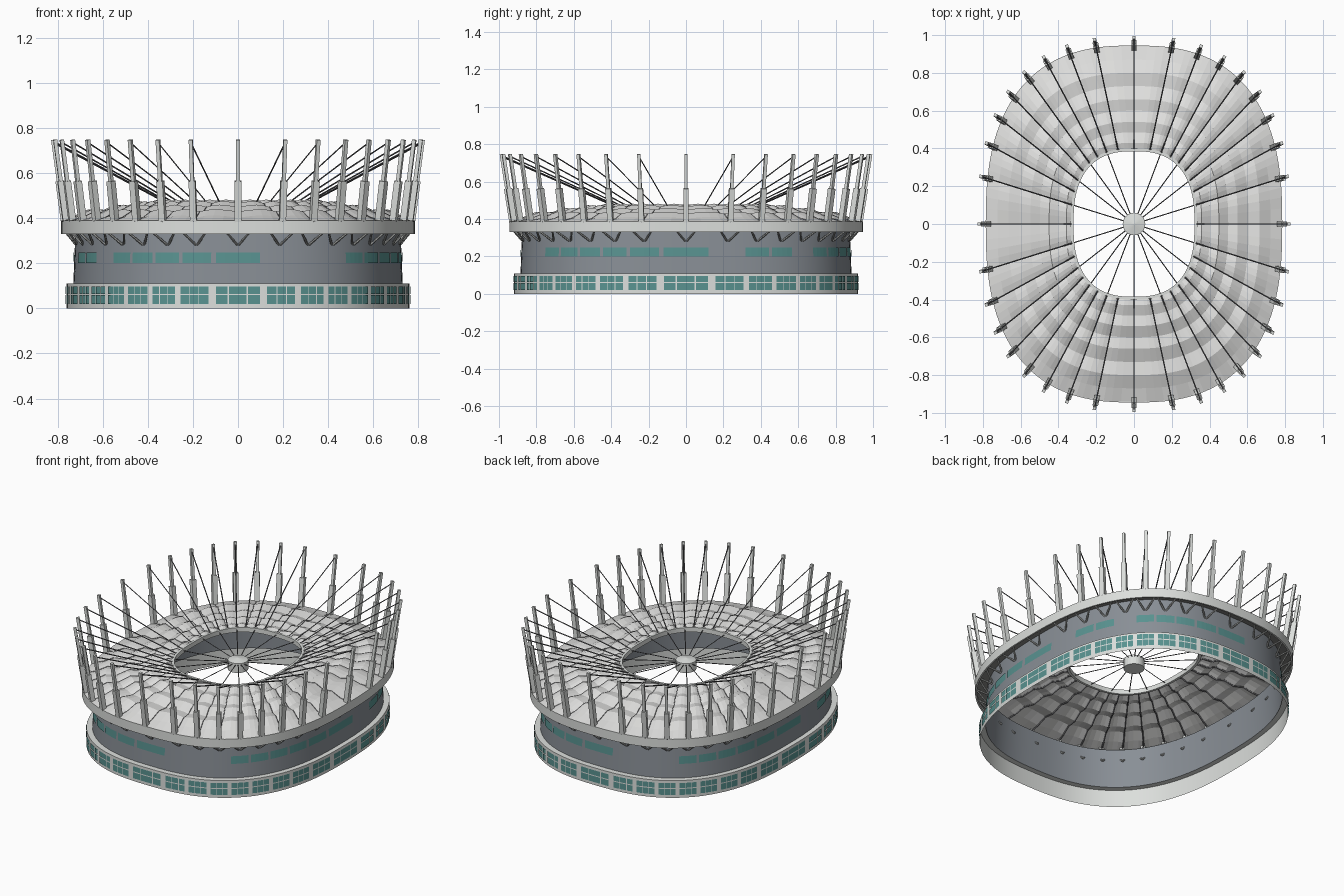
import bpy, bmesh
from math import sin, cos, pi, radians, copysign
from mathutils import Matrix, Vector

cube = bpy.data.objects.get("Cube")
if cube:
    bpy.data.objects.remove(cube)

BAYS = 36
STEP = 360 / BAYS


def material(name, r, g, b):
    m = bpy.data.materials.new(name)
    m.use_nodes = True
    m.diffuse_color = (r, g, b, 1)
    m.node_tree.nodes["Principled BSDF"].inputs["Base Color"].default_value = (r, g, b, 1)
    return m


LIGHT = material("light concrete", 0.72, 0.74, 0.72)
ROOF = material("roof panel", 0.73, 0.73, 0.72)
WALL = material("blue grey wall", 0.25, 0.275, 0.305)
STEEL = material("grey steel", 0.38, 0.39, 0.38)
SOFFIT = material("shaded soffit", 0.24, 0.24, 0.23)
GLASS = material("teal glass", 0.10, 0.29, 0.28)
CABLE = material("dark cable", 0.15, 0.15, 0.16)


def oval(a, b, deg, z):
    """Point on the squarish oval plan; 0 degrees is the front, going to +x."""
    def power(v):
        return copysign(abs(v) ** 0.78, v) if abs(v) > 1e-9 else 0
    t = radians(deg)
    return Vector((a * power(sin(t)), -b * power(cos(t)), z))


def finish(name, bm, mat, smooth=False):
    mesh = bpy.data.meshes.new(name)
    bm.to_mesh(mesh)
    bm.free()
    mesh.materials.append(mat)
    obj = bpy.data.objects.new(name, mesh)
    bpy.context.collection.objects.link(obj)
    if smooth:
        bpy.ops.object.select_all(action='DESELECT')
        obj.select_set(True)
        bpy.context.view_layer.objects.active = obj
        bpy.ops.object.shade_smooth_by_angle(angle=radians(30))


def skin(bm, rows, closed):
    """Quads between neighbouring rows of points."""
    grid = [[bm.verts.new(p) for p in row] for row in rows]
    n = len(grid[0])
    for lo, hi in zip(grid, grid[1:]):
        for i in range(n if closed else n - 1):
            j = (i + 1) % n
            bm.faces.new((lo[i], lo[j], hi[j], hi[i]))


def band(name, rings, mat, segs=144):
    """Oval shell through rings given as (half width, half depth, height)."""
    bm = bmesh.new()
    skin(bm, [[oval(a, b, 360 * i / segs, z) for i in range(segs)] for a, b, z in rings], True)
    finish(name, bm, mat, True)


def rod(bm, p, q, r1, r2, sides=6):
    """Tapered round bar from p to q."""
    d = q - p
    m = d.to_track_quat('Z', 'Y').to_matrix().to_4x4()
    m.translation = (p + q) / 2
    bmesh.ops.create_cone(bm, cap_ends=True, segments=sides, radius1=r1, radius2=r2,
                          depth=d.length, matrix=m)


def post(bm, p, q, side, width):
    """Square bar from p to q with one pair of faces turned along side."""
    d = q - p
    z = d.normalized()
    y = z.cross(side).normalized()
    m = Matrix((y.cross(z), y, z)).transposed().to_4x4()
    m.translation = (p + q) / 2
    bmesh.ops.create_cube(bm, size=1, matrix=m @ Matrix.Diagonal((width, width, d.length, 1)))


def pane(bm, lower, upper, t0, t1):
    """Thin curved plate following the wall between two angles."""
    cuts = [t0 + (t1 - t0) * i / 4 for i in range(5)]
    skin(bm, [[oval(a + 0.004, b + 0.004, t, z) for t in cuts]
              for a, b, z in (lower, upper)], False)


# Walls, ledge and roof edge
band("base_wall", [(0.76, 0.92, 0), (0.76, 0.92, 0.11), (0.728, 0.885, 0.11)], LIGHT)
band("upper_wall", [(0.73, 0.885, 0.11), (0.72, 0.875, 0.355)], WALL)
band("roof_soffit", [(0.72, 0.875, 0.355), (0.776, 0.936, 0.345)], SOFFIT)
band("roof_fascia", [(0.775, 0.935, 0.355), (0.775, 0.935, 0.33), (0.785, 0.945, 0.33),
                     (0.785, 0.945, 0.388), (0.765, 0.925, 0.388)], LIGHT)

# Base windows: two rows of three panes in every bay
bm = bmesh.new()
for k in range(BAYS):
    for c in range(3):
        t0 = k * STEP - 4.1 + c * 2.8
        for z0, z1 in ((0.02, 0.058), (0.064, 0.096)):
            pane(bm, (0.76, 0.92, z0), (0.76, 0.92, z1), t0, t0 + 2.55)
finish("base_windows", bm, GLASS)

# Upper windows: some bays stay blank, repeated on the opposite side
bm = bmesh.new()
for k in range(BAYS):
    if k % 18 not in (1, 2, 3, 10, 13):
        pane(bm, (0.726, 0.881, 0.2), (0.724, 0.879, 0.248), k * STEP - 4.4, k * STEP + 4.4)
finish("upper_windows", bm, GLASS)

# Rippled roof: (depth radius, height) stations, each bay arched between ribs
PROFILE = [(0.945, 0.387), (0.87, 0.402), (0.80, 0.429), (0.73, 0.422), (0.66, 0.449),
           (0.60, 0.441), (0.54, 0.465), (0.485, 0.455), (0.43, 0.472), (0.39, 0.462)]


def roof_point(station, deg, lift=0):
    y, z = station
    s = (0.945 - y) / 0.555
    return oval(0.785 - 0.46 * s, y, deg, z + lift)


bm = bmesh.new()
SUB = 4
rows = []
for n, st in enumerate(PROFILE):
    crown = 0 if n == 0 else 0.01
    rows.append([roof_point(st, i * STEP / SUB, crown * sin(pi * (i % SUB) / SUB))
                 for i in range(BAYS * SUB)])
skin(bm, rows, True)
finish("roof_panels", bm, ROOF)

# Roof ribs under the panel joints
bm = bmesh.new()
for k in range(BAYS):
    pts = [roof_point(st, k * STEP, -0.003) for st in PROFILE]
    for p, q in zip(pts, pts[1:]):
        rod(bm, p, q, 0.005, 0.005, 4)
finish("roof_ribs", bm, CABLE)

# Ring around the opening
band("inner_ring", [(0.335, 0.4, 0.448), (0.335, 0.4, 0.477), (0.32, 0.385, 0.477),
                    (0.32, 0.385, 0.448), (0.335, 0.4, 0.448)], LIGHT)

# Central hub with a shallow conical cap
bm = bmesh.new()
rod(bm, Vector((0, 0, 0.395)), Vector((0, 0, 0.455)), 0.06, 0.06, 24)
rod(bm, Vector((0, 0, 0.455)), Vector((0, 0, 0.467)), 0.06, 0.002, 24)
finish("central_hub", bm, LIGHT)

# Spokes between hub and ring
bm = bmesh.new()
for k in range(0, BAYS, 2):
    end = oval(0.325, 0.39, k * STEP, 0.463)
    start = Vector((end.x, end.y, 0)).normalized() * 0.055 + Vector((0, 0, 0.445))
    rod(bm, start, end, 0.0028, 0.0028, 4)
finish("hub_spokes", bm, CABLE)

# Leaning masts, stay cables and V struts at every bay
masts, stays, struts = bmesh.new(), bmesh.new(), bmesh.new()
for k in range(BAYS):
    t = k * STEP
    side = (oval(0.77, 0.93, t + 1, 0) - oval(0.77, 0.93, t - 1, 0)).normalized()
    foot, tip = oval(0.77, 0.93, t, 0.38), oval(0.82, 0.988, t, 0.747)
    mid = foot.lerp(tip, 0.5)
    post(masts, foot, mid, side, 0.029)
    post(masts, mid, tip, side, 0.017)
    rod(stays, tip - Vector((0, 0, 0.012)), oval(0.33, 0.395, t, 0.474), 0.0035, 0.0035, 4)
    low, high = oval(0.715, 0.87, t, 0.277), oval(0.77, 0.93, t, 0.345)
    for s in (-1, 1):
        rod(struts, low, high + side * s * 0.058, 0.0055, 0.0055, 6)
finish("masts", masts, LIGHT)
finish("stay_cables", stays, CABLE)
finish("roof_struts", struts, STEEL)
